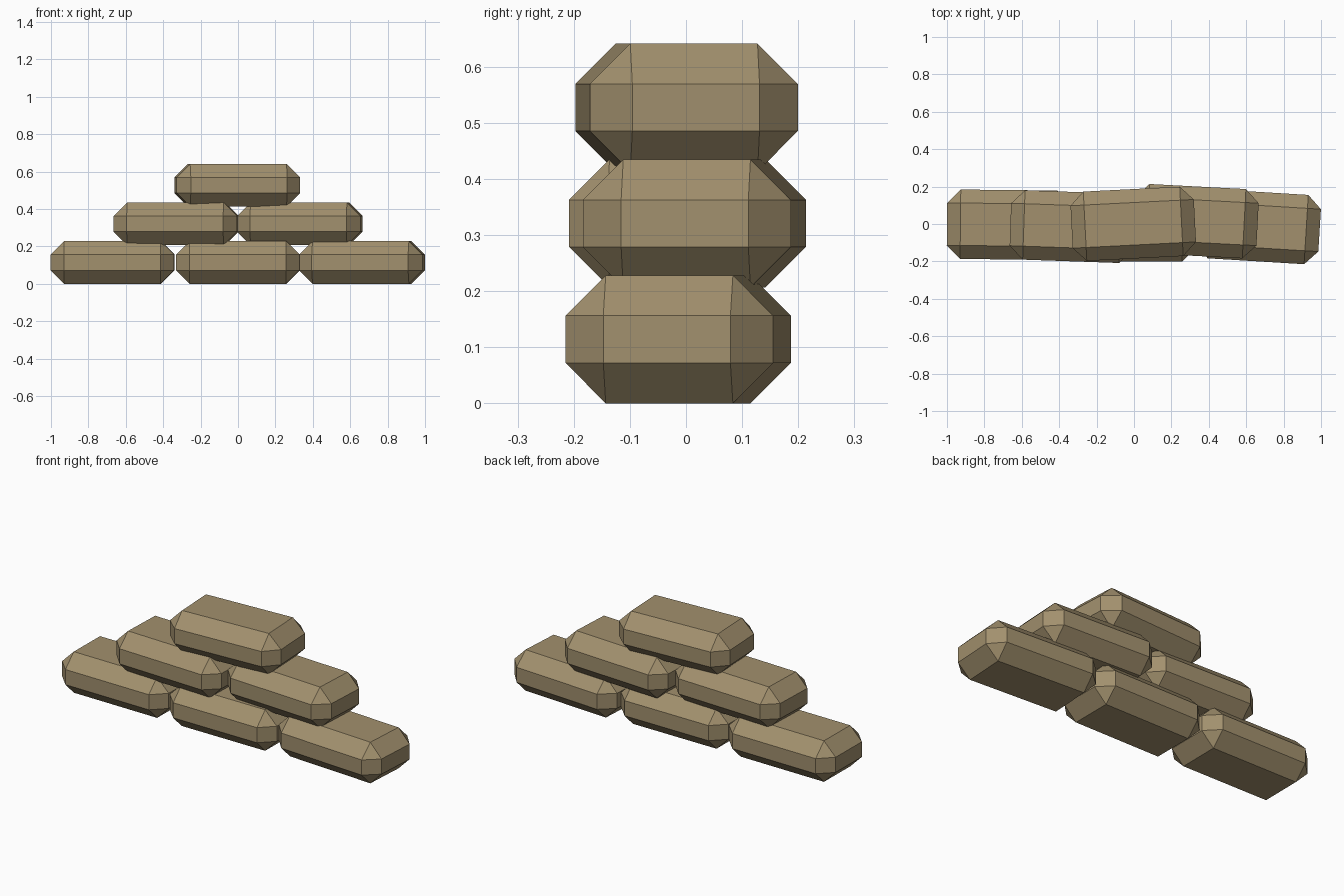
import bpy, bmesh, math

if "Cube" in bpy.data.objects:
    bpy.data.objects.remove(bpy.data.objects["Cube"])

# One burlap colour for every bag
burlap = bpy.data.materials.new("khaki burlap")
burlap.diffuse_color = (0.36, 0.28, 0.155, 1)
burlap.use_nodes = True
burlap.node_tree.nodes["Principled BSDF"].inputs["Base Color"].default_value = burlap.diffuse_color

LENGTH, WIDTH, HEIGHT, CHAMFER = 0.66, 0.371, 0.228, 0.072
ROW_STEP = 0.2065


def sandbag(name, x, y, row, turn):
    """Chamfered flat-faced bag, slightly turned about z."""
    bm = bmesh.new()
    bmesh.ops.create_cube(bm, size=1)
    bmesh.ops.scale(bm, vec=(LENGTH, WIDTH, HEIGHT), verts=bm.verts)
    bmesh.ops.bevel(bm, geom=bm.edges[:], offset=CHAMFER, offset_type='OFFSET',
                    segments=1, profile=0.5, affect='EDGES')
    mesh = bpy.data.meshes.new(name)
    bm.to_mesh(mesh)
    bm.free()
    mesh.materials.append(burlap)
    bag = bpy.data.objects.new(name, mesh)
    bag.location = (x, y, HEIGHT / 2 + row * ROW_STEP)
    bag.rotation_euler.z = math.radians(turn)
    bpy.context.collection.objects.link(bag)


# Stack of three, two and one: name, x, y, row, turn in degrees
for bag in (
    ("bottom_bag_left", -0.67, -0.004, 0, -0.6),
    ("bottom_bag_middle", 0.0, -0.015, 0, -0.2),
    ("bottom_bag_right", 0.663, -0.014, 0, -3.5),
    ("middle_bag_left", -0.331, -0.014, 1, -2.0),
    ("middle_bag_right", 0.331, 0.015, 1, -3.0),
    ("top_bag", -0.004, 0.001, 2, 2.9),
):
    sandbag(*bag)
